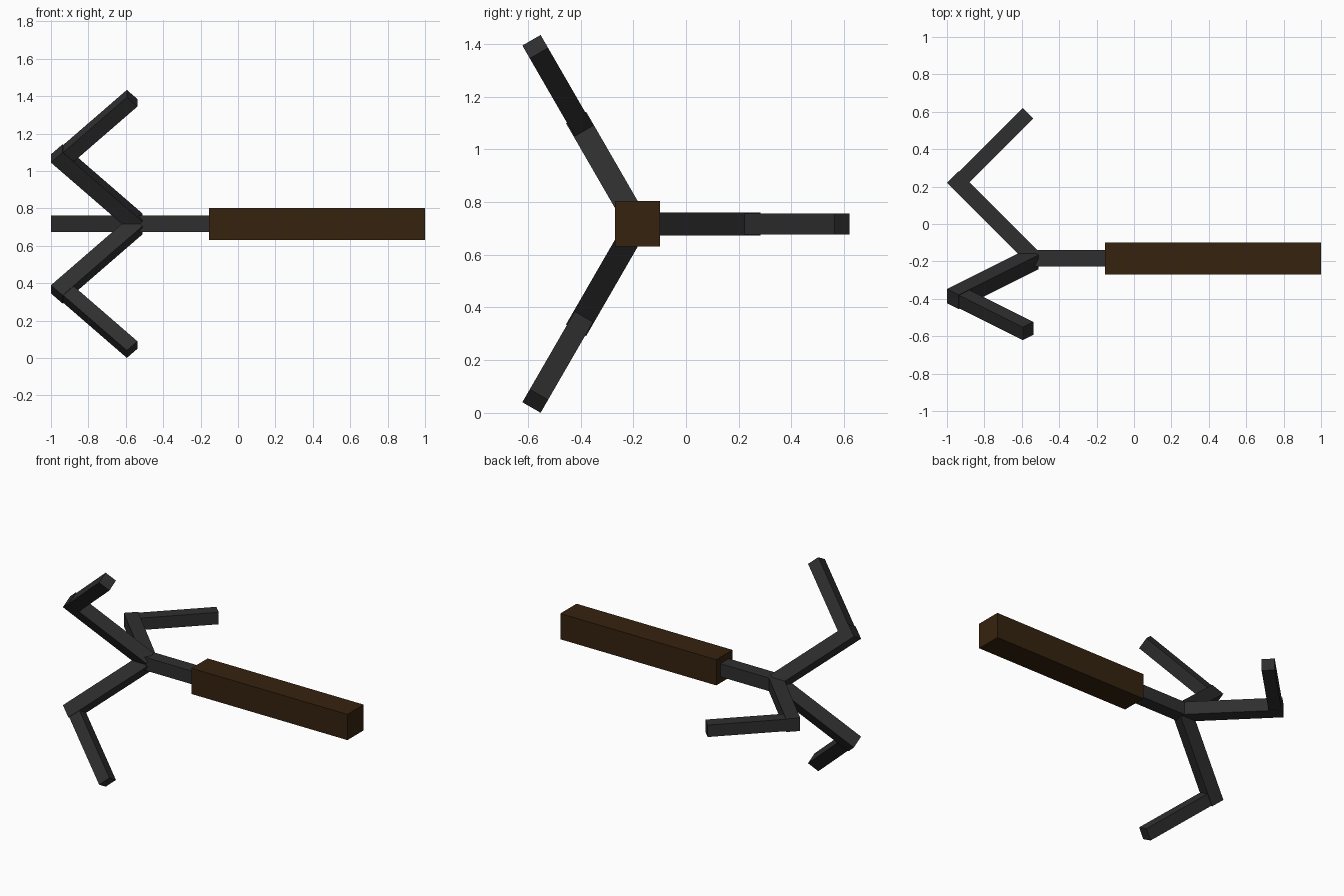
import bpy, bmesh, math
from mathutils import Matrix, Vector

if "Cube" in bpy.data.objects:
    bpy.data.objects.remove(bpy.data.objects["Cube"])

AXIS = Vector((0, -0.184, 0.717))   # centre line of the handle


def material(name, rgb):
    m = bpy.data.materials.new(name)
    m.diffuse_color = (*rgb, 1)
    m.use_nodes = True
    m.node_tree.nodes["Principled BSDF"].inputs["Base Color"].default_value = m.diffuse_color
    return m


WOOD = material("dark_brown_wood", (0.036, 0.0165, 0.0048))
IRON = material("dark_grey_iron", (0.028, 0.028, 0.028))


def bar(name, start, end, width, mat, turn=0.0):
    """Square bar between two points in the local xy plane, turned about the axis."""
    a, b = Vector((*start, 0)), Vector((*end, 0))
    d = b - a
    bm = bmesh.new()
    bmesh.ops.create_cube(bm, size=1)
    bm.transform(Matrix.Translation(AXIS)
                 @ Matrix.Rotation(turn, 4, 'X')
                 @ Matrix.Translation((a + b) / 2)
                 @ Matrix.Rotation(math.atan2(d.y, d.x), 4, 'Z')
                 @ Matrix.Diagonal((d.length, width, width, 1)))
    mesh = bpy.data.meshes.new(name)
    bm.to_mesh(mesh)
    bm.free()
    mesh.materials.append(mat)
    obj = bpy.data.objects.new(name, mesh)
    bpy.context.collection.objects.link(obj)
    return obj


# Wooden handle and iron shank
bar("handle", (-0.156, 0), (1.0, 0), 0.172, WOOD)
bar("shank", (-0.545, 0), (-0.15, 0), 0.088, IRON)

# Three hooks: an arm sweeping out and a prong bent back
for i in range(3):
    turn = i * math.tau / 3
    bar(f"hook_arm_{i + 1}", (-0.541, 0.007), (-0.969, 0.435), 0.088, IRON, turn)
    bar(f"hook_prong_{i + 1}", (-0.938, 0.404), (-0.566, 0.776), 0.08, IRON, turn)
